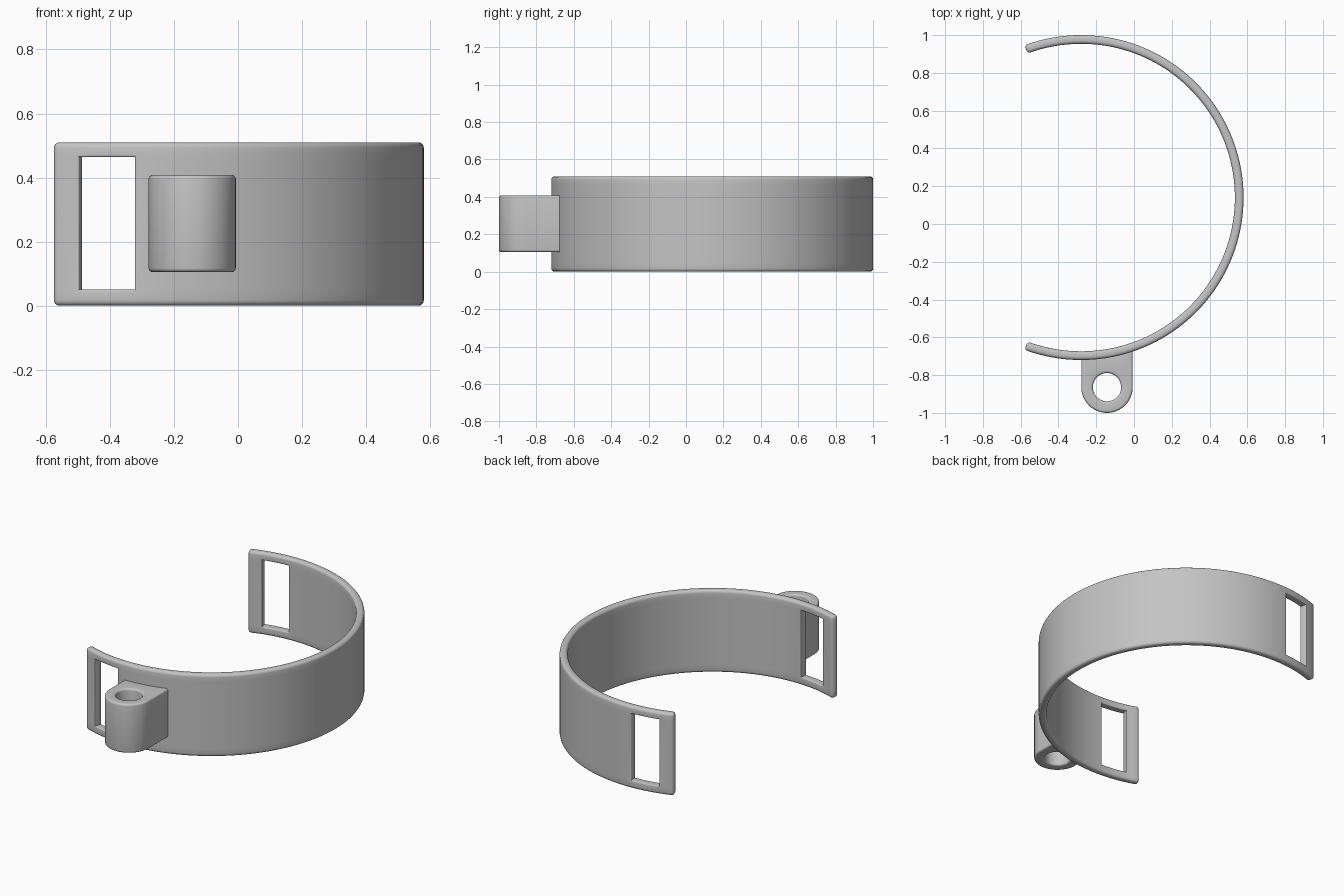
import bpy, bmesh
from math import sin, cos, asin, atan2, radians, sqrt, pi
from mathutils import Vector

if "Cube" in bpy.data.objects:
    bpy.data.objects.remove(bpy.data.objects["Cube"])

grey = bpy.data.materials.new("plain grey")
grey.use_nodes = True
colour = (0.55, 0.55, 0.55, 1)
grey.diffuse_color = colour
grey.node_tree.nodes["Principled BSDF"].inputs["Base Color"].default_value = colour

CX, CY = -0.28, 0.14          # centre of the band
R_OUT, R_IN, HEIGHT = 0.86, 0.814, 0.51


def spread(a, b, n):
    """n values from a towards b, b left out"""
    return [a + (b - a) * i / n for i in range(n)]


def thicken(bm, move):
    """extrude the sheet and move the new vertices"""
    new = bmesh.ops.extrude_face_region(bm, geom=bm.faces[:], use_keep_orig=True)
    for v in new["geom"]:
        if isinstance(v, bmesh.types.BMVert):
            v.co = move(v.co)
    bmesh.ops.recalc_face_normals(bm, faces=bm.faces[:])


def round_edges(bm, width, chosen=lambda mid: True):
    """round the sharp outward edges whose midpoint is chosen"""
    edges = [e for e in bm.edges
             if e.is_manifold and e.is_convex and e.calc_face_angle() > radians(60)
             and chosen((e.verts[0].co + e.verts[1].co) / 2)]
    bmesh.ops.bevel(bm, geom=edges, offset=width, offset_type='OFFSET',
                    segments=4, profile=0.5, affect='EDGES', clamp_overlap=True)


def finish(bm, name):
    mesh = bpy.data.meshes.new(name)
    bm.to_mesh(mesh)
    bm.free()
    mesh.materials.append(grey)
    obj = bpy.data.objects.new(name, mesh)
    bpy.context.collection.objects.link(obj)
    bpy.ops.object.select_all(action='DESELECT')
    obj.select_set(True)
    bpy.context.view_layer.objects.active = obj
    bpy.ops.object.shade_smooth_by_angle(angle=radians(32))


# Open band with a slot near each end
near, far, end = (radians(90 + d) for d in (2.8, 14.6, 20.4))
half = spread(near, far, 5) + spread(far, end, 2) + [end]
angles = [-a for a in reversed(half)] + spread(-near, near, 80)[1:] + half
rows = [0, 0.05, 0.464, HEIGHT]

bm = bmesh.new()
grid = [[bm.verts.new((CX + R_OUT * cos(a), CY + R_OUT * sin(a), z)) for z in rows]
        for a in angles]
for i in range(len(angles) - 1):
    middle = abs(angles[i] + angles[i + 1]) / 2
    for j in range(3):
        if j == 1 and near < middle < far:
            continue
        bm.faces.new((grid[i][j], grid[i + 1][j], grid[i + 1][j + 1], grid[i][j + 1]))
scale = R_IN / R_OUT
thicken(bm, lambda p: Vector((CX + (p.x - CX) * scale, CY + (p.y - CY) * scale, p.z)))


def on_slot(p):
    return 0.04 < p.z < 0.48 and abs(atan2(p.y - CY, p.x - CX)) < far + 0.02


round_edges(bm, 0.006, on_slot)
round_edges(bm, 0.017, lambda p: not on_slot(p))
finish(bm, "band")

# Lug with a vertical hole, its back hidden inside the band wall
LX, LY, LR, HOLE = -0.143, -0.864, 0.136, 0.075
BOTTOM, TOP = 0.105, 0.408
R_MID = (R_OUT + R_IN) / 2


def back_y(x):
    return CY - sqrt(R_MID ** 2 - (x - CX) ** 2)


left, right = LX - LR, LX + LR
outline = [(LX + LR * cos(a), LY + LR * sin(a)) for a in spread(pi, 2 * pi, 32)]
outline += [(right, y) for y in spread(LY, back_y(right), 5)]
outline += [(x, back_y(x)) for x in spread(right, left, 10)]
outline += [(left, y) for y in spread(back_y(left), LY, 5)]

bm = bmesh.new()
outer, inner = [], []
for x, y in outline:
    a = atan2(y - LY, x - LX)
    outer.append(bm.verts.new((x, y, BOTTOM)))
    inner.append(bm.verts.new((LX + HOLE * cos(a), LY + HOLE * sin(a), BOTTOM)))
for i in range(len(outer)):
    bm.faces.new((outer[i - 1], outer[i], inner[i], inner[i - 1]))
thicken(bm, lambda p: Vector((p.x, p.y, TOP)))
# Only the rims are rounded, not the upright corners inside the band
round_edges(bm, 0.012, lambda p: p.z < BOTTOM + 0.01 or p.z > TOP - 0.01)
finish(bm, "lug")
